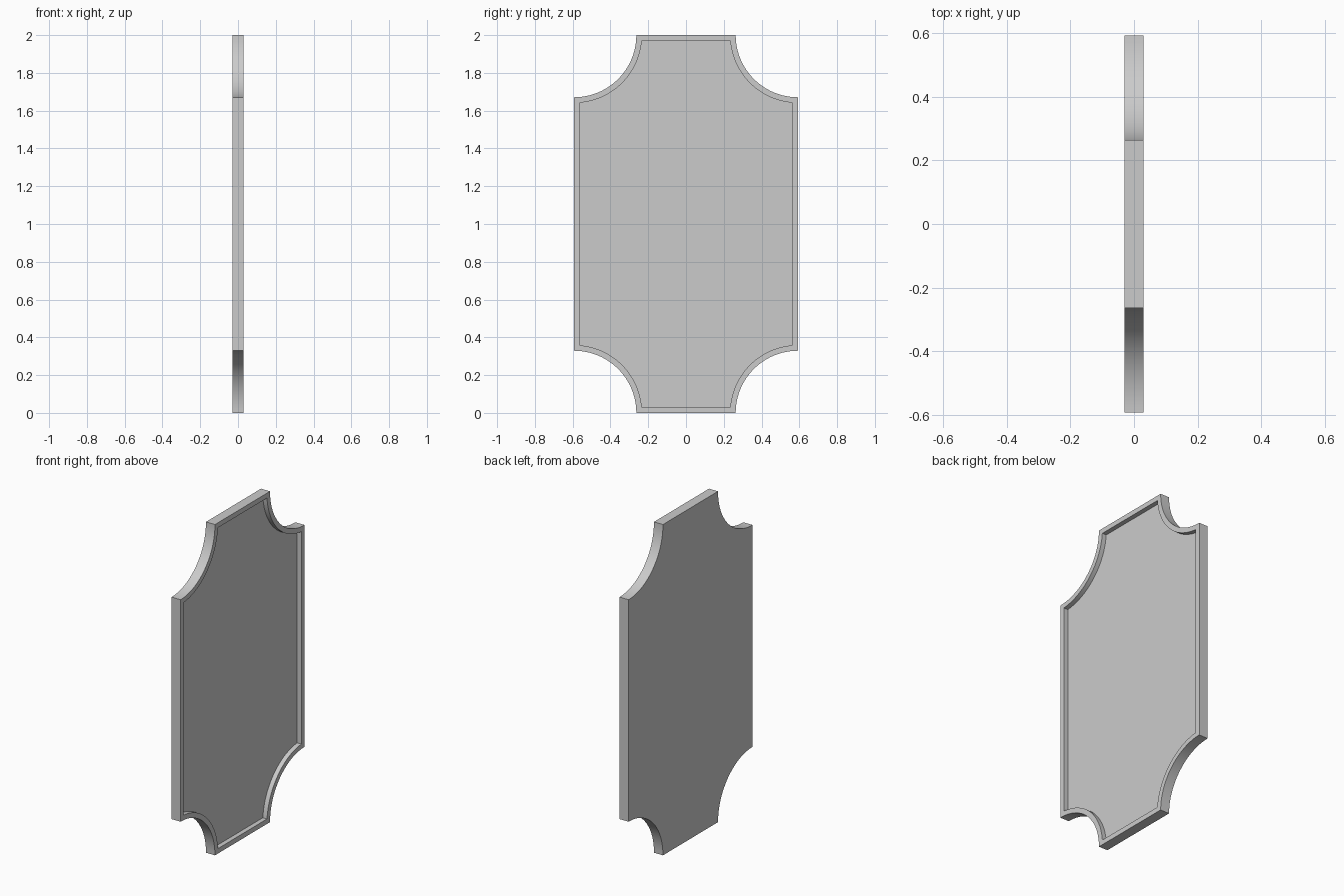
import bpy, bmesh, math

if "Cube" in bpy.data.objects:
    bpy.data.objects.remove(bpy.data.objects["Cube"])

HALF_W, HEIGHT, RADIUS = 0.592, 2.0, 0.329   # overall outline
HALF_T, RIM, FLOOR_X = 0.03, 0.03, 0.002     # thickness, rim width, recess floor
SEG = 24


def outline(inset):
    """Rectangle with scooped corners in the YZ plane, counter-clockwise seen from +x."""
    r = RADIUS + inset
    a0 = math.asin(inset / r)                # trims the arc where it meets the inset edges
    corner = []
    for i in range(SEG + 1):
        a = a0 + (math.pi / 2 - 2 * a0) * i / SEG
        corner.append((HALF_W - r * math.sin(a), HEIGHT / 2 - r * math.cos(a)))
    # exact order: side edge first, then top edge
    corner.sort(key=lambda p: -p[0])
    pts = corner + [(-y, z) for y, z in reversed(corner)]
    return pts + [(-y, -z) for y, z in pts]


bm = bmesh.new()


def loop(inset, x):
    return [bm.verts.new((x, y, z + HEIGHT / 2)) for y, z in outline(inset)]


def bridge(a, b):
    n = len(a)
    for i in range(n):
        j = (i + 1) % n
        bm.faces.new((a[i], a[j], b[j], b[i]))


# Flat back, outer wall, raised rim, recess wall and recessed panel
loops = [loop(0, -HALF_T), loop(0, HALF_T), loop(RIM, HALF_T), loop(RIM, FLOOR_X)]
for a, b in zip(loops, loops[1:]):
    bridge(a, b)
bm.faces.new(list(reversed(loops[0])))
bm.faces.new(loops[-1])
bmesh.ops.recalc_face_normals(bm, faces=bm.faces)

mesh = bpy.data.meshes.new("framed_panel")
bm.to_mesh(mesh)
bm.free()
panel = bpy.data.objects.new("framed_panel", mesh)
bpy.context.collection.objects.link(panel)

# Smooth scoops with crisp edges
bpy.context.view_layer.objects.active = panel
panel.select_set(True)
bpy.ops.object.shade_smooth_by_angle(angle=math.radians(30))
